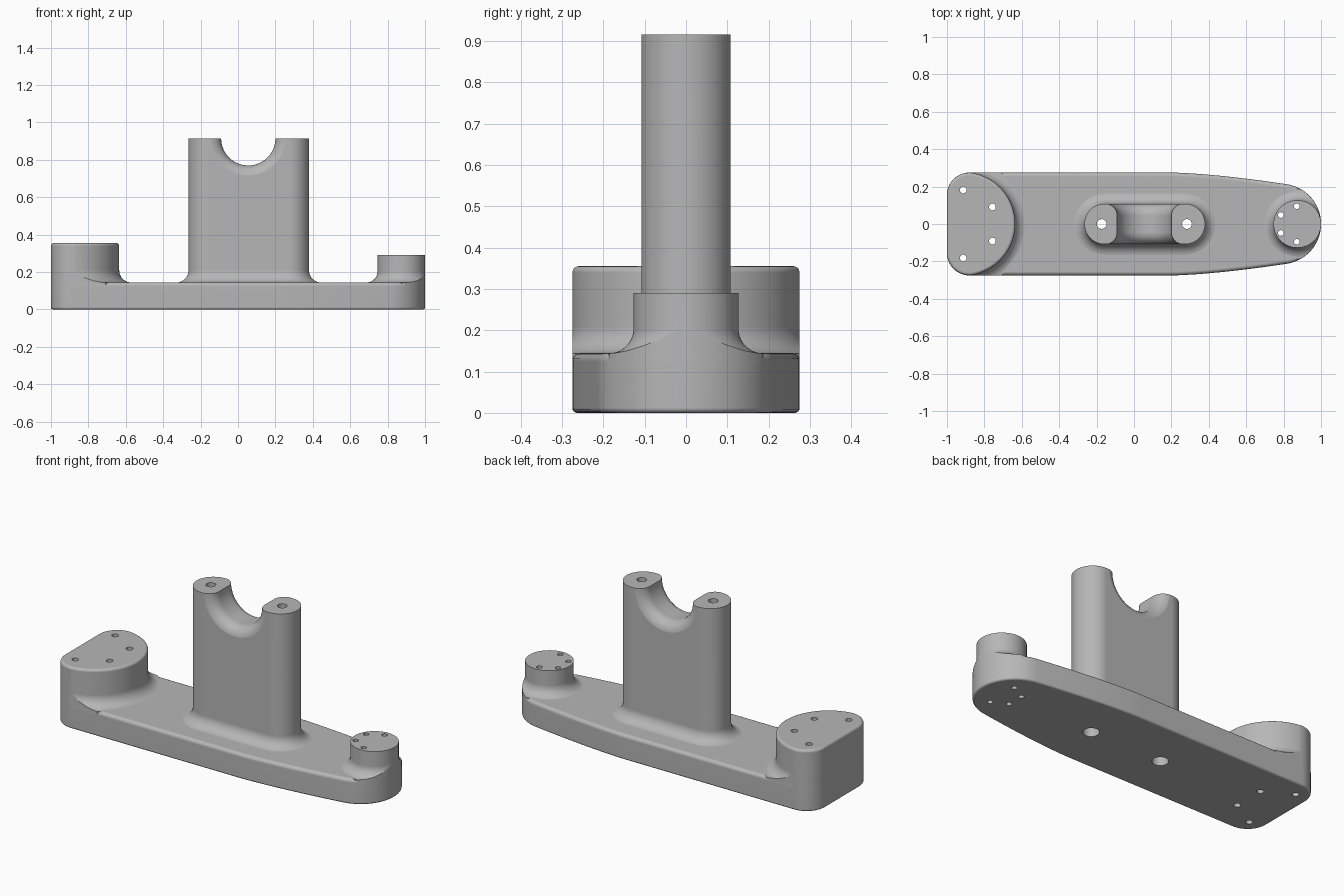
import bpy
import math
from mathutils import Vector, Matrix

if "Cube" in bpy.data.objects:
    bpy.data.objects.remove(bpy.data.objects["Cube"], do_unlink=True)

grey = bpy.data.materials.new("satin grey")
grey.use_nodes = True
colour = (0.47, 0.47, 0.47, 1)
grey.diffuse_color = colour
grey.node_tree.nodes["Principled BSDF"].inputs["Base Color"].default_value = colour


def arc(cx, cy, r, a0, a1, n):
    return [(cx + r * math.cos(math.radians(a0 + (a1 - a0) * i / n)),
             cy + r * math.sin(math.radians(a0 + (a1 - a0) * i / n))) for i in range(n + 1)]


def circle(cx, cy, r, n=64):
    return arc(cx, cy, r, 0, 360, n)[:-1]


def loft(name, outline, profile):
    """Stack copies of a counter-clockwise outline, each offset outward, at given heights."""
    pts = [Vector(p) for p in outline]
    n = len(pts)
    miters = []
    for i in range(n):
        a = (pts[i] - pts[i - 1]).normalized()
        b = (pts[(i + 1) % n] - pts[i]).normalized()
        na, nb = Vector((a.y, -a.x)), Vector((b.y, -b.x))
        miters.append((na + nb) / (1 + na.dot(nb)))
    verts = [(*(p + m * d), z) for d, z in profile for p, m in zip(pts, miters)]
    faces = [(k * n + i, k * n + (i + 1) % n, (k + 1) * n + (i + 1) % n, (k + 1) * n + i)
             for k in range(len(profile) - 1) for i in range(n)]
    faces.append(tuple(reversed(range(n))))
    faces.append(tuple(range(len(verts) - n, len(verts))))
    mesh = bpy.data.meshes.new(name)
    mesh.from_pydata(verts, [], faces)
    mesh.materials.append(grey)
    obj = bpy.data.objects.new(name, mesh)
    bpy.context.collection.objects.link(obj)
    return obj


def combine(target, tool, operation):
    mod = target.modifiers.new("combine", 'BOOLEAN')
    mod.operation, mod.solver, mod.object = operation, 'EXACT', tool
    bpy.context.view_layer.objects.active = target
    bpy.ops.object.modifier_apply(modifier=mod.name)


def discard(obj):
    bpy.data.objects.remove(obj, do_unlink=True)


def rounded(z0, z1, low, high, inset=0.0):
    """Straight wall profile with rounded bottom and top edges."""
    bottom = [(x - low - inset, z) for x, z in arc(0, z0 + low, low, -90, 0, 4)] if low else [(-inset, z0)]
    top = [(x - high - inset, z) for x, z in arc(0, z1 - high, high, 0, 90, 5)]
    return bottom + top


BASE_TOP = 0.145


def flared(top, fillet, bevel=0.0):
    """Post wall profile flaring into the base, optionally with a rounded top edge."""
    foot = arc(fillet, BASE_TOP + fillet - 0.001, fillet, 270, 180, 10)
    cap = [(x - bevel, z) for x, z in arc(0, top - bevel, bevel, 0, 90, 4)] if bevel else [(0, top)]
    return [(fillet, BASE_TOP - 0.06)] + foot + cap


# Base plate outline: square-ish end, gently tapering sides, round tip
taper = [(0.2 + 0.6 * i / 14, 0.275 - 0.06 * (i / 14) ** 1.5) for i in range(15)]
tip = arc(0.785, 0, 0.215, 80, 0, 20)
upper = list(reversed(arc(-0.88, 0.155, 0.12, 90, 180, 14))) + taper + tip
lower = [(x, -y) for x, y in upper]
outline = lower + list(reversed(upper))[1:]

body = loft("bracket_body", outline, rounded(0, BASE_TOP, 0.012, 0.02))
envelope = loft("envelope", outline, rounded(0.03, 0.355, 0, 0.015, 0.0005))

# Round pad, small post and central column
stadium = arc(0.272, 0, 0.108, -90, 90, 32) + arc(-0.157, 0, 0.108, 90, 270, 32)
pad = loft("end_pad", circle(-0.912, 0, 0.277, 96), flared(0.355, 0.065, 0.015))
post = loft("tip_post", circle(0.873, 0, 0.127), flared(0.29, 0.06))
column = loft("column", stadium, flared(0.915, 0.065))

# Saddle notch with rounded rims across the column top
rim = [(0.064 - x, z) for x, z in arc(0, 0.109, 0.064, 0, -90, 8)]
rim = [(0.064 - x, z) for x, z in arc(0, 0.045, 0.064, 0, 90, 8)]
half = list(rim)
notch = loft("notch_cutter", circle(0, 0, 0.145, 72),
             [(d, -z) for d, z in reversed(half)] + half)
notch.data.transform(Matrix.Translation((0.055, 0, 0.915)) @ Matrix.Rotation(math.pi / 2, 4, 'X'))
combine(column, notch, 'DIFFERENCE')
discard(notch)

for part in (pad, post):
    combine(part, envelope, 'INTERSECT')
for part in (pad, post, column):
    combine(body, part, 'UNION')
    discard(part)
discard(envelope)


def drill(x, y, r, z0=-0.1, z1=1.1):
    bit = loft("drill_bit", circle(x, y, r, 24), [(0, z0), (0, z1)])
    combine(body, bit, 'DIFFERENCE')
    discard(bit)


# Screw holes, and column bores with wider counterbores below
for side in (-1, 1):
    for x, y, r in ((-0.913, 0.182, 0.018), (-0.757, 0.091, 0.018),
                    (0.785, 0.048, 0.015), (0.87, 0.095, 0.015)):
        drill(x, side * y, r)
for x in (-0.173, 0.283):
    drill(x, 0, 0.026)
    drill(x, 0, 0.043, -0.1, 0.1)

# Smooth shading with crisp edges
bpy.ops.object.select_all(action='DESELECT')
body.select_set(True)
bpy.context.view_layer.objects.active = body
bpy.ops.object.shade_smooth_by_angle(angle=math.radians(30))
weighted = body.modifiers.new("weighted normals", 'WEIGHTED_NORMAL')
weighted.keep_sharp = True
